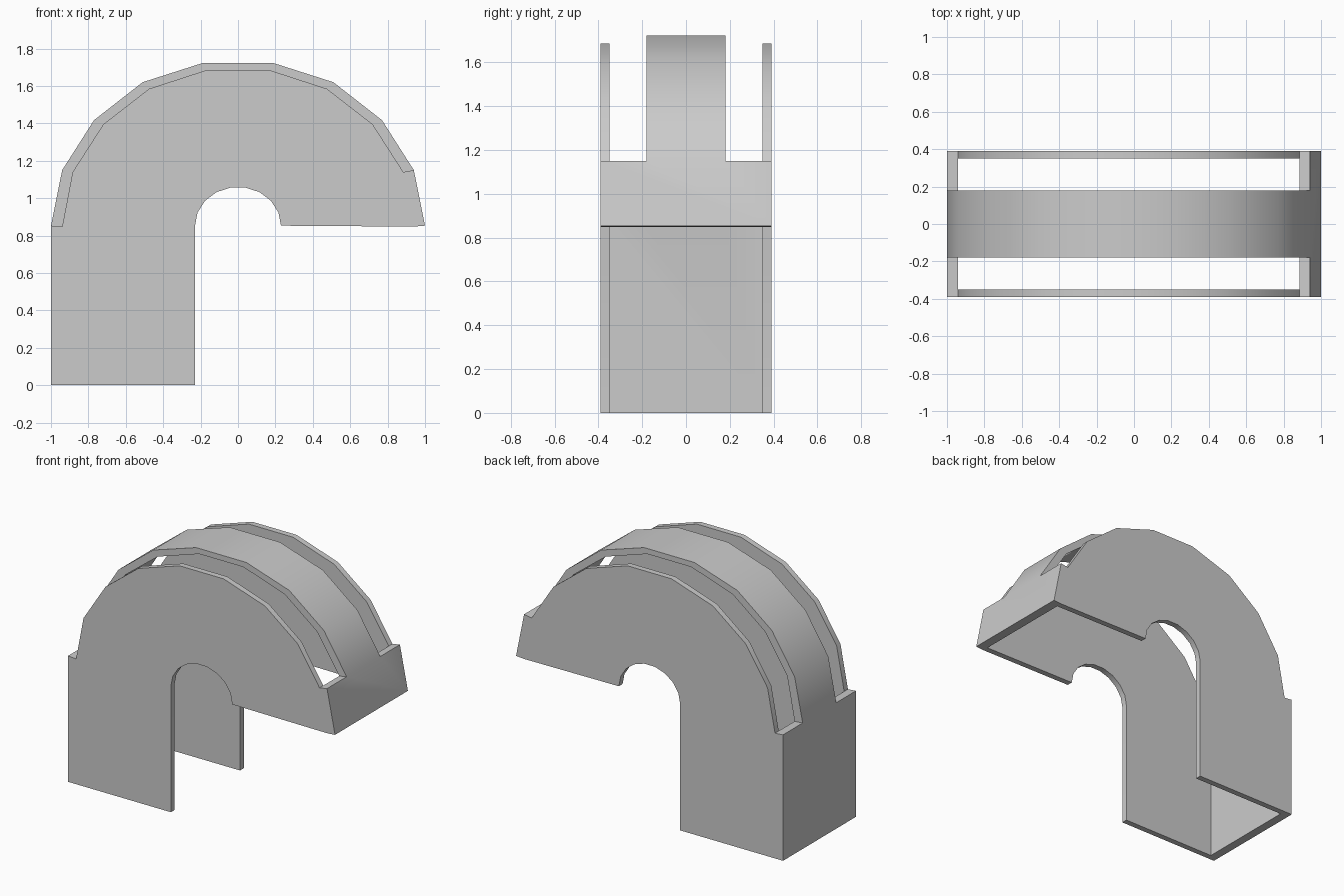
import bpy, bmesh, math

if "Cube" in bpy.data.objects:
    bpy.data.objects.remove(bpy.data.objects["Cube"])

# Half-arc points mirrored into full arcs running left to right
def mirrored(half):
    return half + [(-x, z) for x, z in reversed(half)]

outer = mirrored([(-1, .853), (-.94, 1.15), (-.77, 1.417), (-.51, 1.62), (-.188, 1.723)])
inner = mirrored([(-.94, .848), (-.884, 1.14), (-.72, 1.395), (-.475, 1.585), (-.165, 1.686)])
opening = [(.23 * math.cos(math.radians(a)), .853 + .207 * math.sin(math.radians(a)))
           for a in range(0, 181, 20)]

# Side profiles of the parts; neighbours share their edges exactly
back_wall = [(-1, 0), outer[0], inner[0], (-.94, 0)]
arc = [[outer[i], outer[i + 1], inner[i + 1], inner[i]] for i in range(9)]
side_plate = [(-.94, 0)] + inner + opening + [(-.23, 0)]

# Width bands: plate, slot, middle strip, slot, plate
levels = [-.39, -.35, -.18, .18, .35, .39]
parts = [(back_wall, range(5)), (arc[-1], range(5)), (side_plate, (0, 4))]
parts += [(seg, (2,)) for seg in arc[:-1]]

# Extrude each profile through its bands, dropping faces where parts join
faces = {}

def add_face(points):
    key = frozenset(points)
    if key in faces:
        del faces[key]
    else:
        faces[key] = points

for profile, bands in parts:
    pts = [(round(x, 4), round(z, 4)) for x, z in profile]
    for b in bands:
        y0, y1 = levels[b], levels[b + 1]
        for y in (y0, y1):
            add_face([(x, y, z) for x, z in pts])
        for (xa, za), (xb, zb) in zip(pts, pts[1:] + pts[:1]):
            add_face([(xa, y0, za), (xb, y0, zb), (xb, y1, zb), (xa, y1, za)])

bm = bmesh.new()
verts = {}
for points in faces.values():
    bm.faces.new([verts.setdefault(p, None) or verts.update({p: bm.verts.new(p)}) or verts[p]
                  for p in points])
bmesh.ops.recalc_face_normals(bm, faces=bm.faces[:])
# Merge flat areas so no seams remain
bmesh.ops.dissolve_limit(bm, angle_limit=math.radians(.5), verts=bm.verts[:], edges=bm.edges[:])

mesh = bpy.data.meshes.new("slotted_arch_cover")
bm.to_mesh(mesh)
bm.free()
cover = bpy.data.objects.new("slotted_arch_cover", mesh)
bpy.context.collection.objects.link(cover)

# Smooth the arc, keep the corners crisp
bpy.context.view_layer.objects.active = cover
cover.select_set(True)
bpy.ops.object.shade_smooth_by_angle(angle=math.radians(30))
